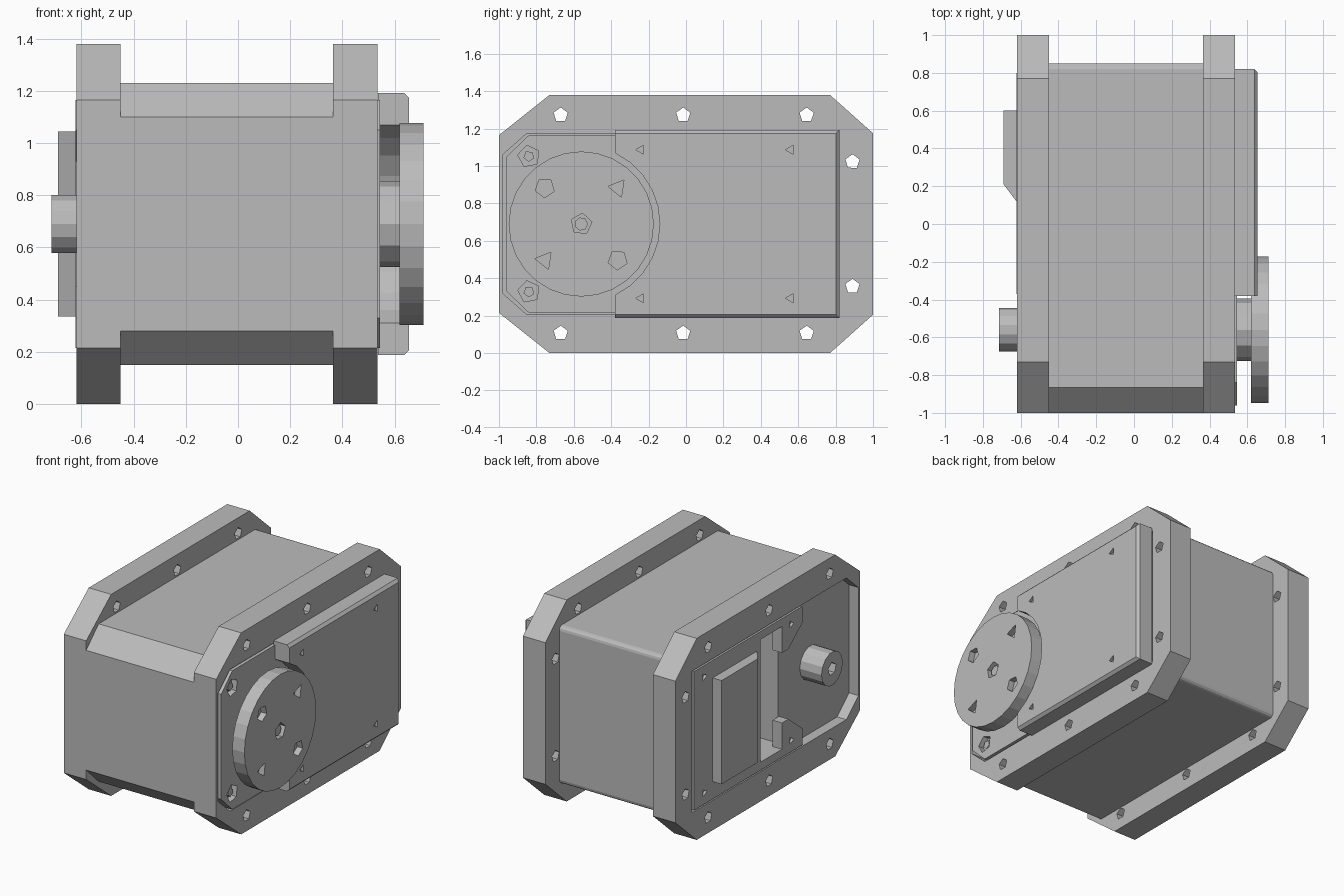
import bpy, bmesh, math

old = bpy.data.objects.get("Cube")
if old:
    bpy.data.objects.remove(old, do_unlink=True)

grey = bpy.data.materials.new("plain grey")
grey.use_nodes = True
COLOUR = (0.5, 0.5, 0.5, 1)
grey.diffuse_color = COLOUR
grey.node_tree.nodes["Principled BSDF"].inputs["Base Color"].default_value = COLOUR

MID = 0.69                     # height of the shaft and symmetry line
SHAFT_Y = -0.56


def ngon(y, z, r, n=5, turn=0.0):
    return [(y + r * math.cos(turn + i * math.tau / n),
             z + r * math.sin(turn + i * math.tau / n)) for i in range(n)]


def mirrored(half):
    """Close an upper half outline with its reflection below MID."""
    return half + [(y, 2 * MID - z) for y, z in reversed(half)]


def prisms(name, outlines, x0, x1):
    """Extrude (y, z) outlines along x into one object."""
    bm = bmesh.new()
    for pts in outlines:
        a = [bm.verts.new((x0, y, z)) for y, z in pts]
        b = [bm.verts.new((x1, y, z)) for y, z in pts]
        bm.faces.new(a)
        bm.faces.new(b[::-1])
        for i in range(len(pts)):
            j = (i + 1) % len(pts)
            bm.faces.new((a[i], b[i], b[j], a[j]))
    bmesh.ops.recalc_face_normals(bm, faces=bm.faces)
    mesh = bpy.data.meshes.new(name)
    bm.to_mesh(mesh)
    bm.free()
    mesh.materials.append(grey)
    ob = bpy.data.objects.new(name, mesh)
    bpy.context.collection.objects.link(ob)
    return ob


def apply(ob, mod):
    with bpy.context.temp_override(object=ob, active_object=ob):
        bpy.ops.object.modifier_apply(modifier=mod.name)


def cut(ob, outlines, x0, x1):
    tool = prisms("cutter", outlines, x0, x1)
    tool.hide_render = True
    mod = ob.modifiers.new("cut", "BOOLEAN")
    mod.operation, mod.solver, mod.object = "DIFFERENCE", "EXACT", tool
    apply(ob, mod)
    bpy.data.objects.remove(tool, do_unlink=True)


def bevel(ob, width, test, segments=1):
    """Bevel only the edges whose midpoint passes the test."""
    bm = bmesh.new()
    bm.from_mesh(ob.data)
    chosen = [e for e in bm.edges if test((e.verts[0].co + e.verts[1].co) / 2)]
    bmesh.ops.bevel(bm, geom=chosen, offset=width, segments=segments,
                    profile=0.5, affect="EDGES")
    bm.to_mesh(ob.data)
    bm.free()


# Outlines shared by several parts
flange_outline = mirrored([(-1, 1.165), (-0.73, 1.38), (0.77, 1.38), (1, 1.175)])
recess_outline = mirrored([(-0.98, 1.06), (-0.85, 1.175), (0.82, 1.175)])
plate_outline = mirrored([(-0.96, 1.05), (-0.84, 1.165), (0.8, 1.165)])
trench = mirrored([(-0.21, 1.11), (0.08, 1.11)])
bolt_holes = [ngon(y, MID + s * 0.583, 0.04, 5, 0.3)
              for y in (-0.67, -0.015, 0.645) for s in (-1, 1)]
bolt_holes += [ngon(0.89, MID + s * 0.333, 0.04, 5, 0.3) for s in (-1, 1)]


def cover_screws(ys):
    return [ngon(y, MID + s * 0.397, 0.028, 3, math.pi)
            for y in ys for s in (-1, 1)]


# Central housing between the flanges
body = prisms("housing", [mirrored([(-1, 1.1), (-0.865, 1.23), (0.85, 1.23)])],
              -0.45, 0.365)
bevel(body, 0.03, lambda c: c.y > 0.8 and abs(c.x + 0.0425) < 0.1
      and abs(c.z - MID) > 0.4, 3)
cut(body, [trench], -0.5, -0.38)

# Flanges with bolt holes and a recess in the outer face
right_flange = prisms("right_flange", [flange_outline], -0.62, -0.45)
cut(right_flange, bolt_holes, -0.7, -0.4)
cut(right_flange, [recess_outline], -0.7, -0.55)
cut(right_flange, [trench], -0.6, -0.4)
left_flange = prisms("left_flange", [flange_outline], 0.365, 0.535)
cut(left_flange, bolt_holes, 0.3, 0.6)
cut(left_flange, [recess_outline], 0.44, 0.6)

# Left side: end plate with two screws
plate = prisms("end_plate", [plate_outline], 0.44, 0.545)
cut(plate, [ngon(-0.84, MID + s * 0.362, 0.06, 5, 0.5) for s in (-1, 1)], 0.505, 0.6)
prisms("plate_screws", [ngon(-0.84, MID + s * 0.362, 0.03, 5, 0.9) for s in (-1, 1)],
       0.5, 0.53)

# Left side: raised cover with an arc cleared for the disc
arc = [(SHAFT_Y + 0.42 * math.cos(t), MID + 0.42 * math.sin(t))
       for t in (math.radians(64.6 * k / 5) for k in range(1, 6))]
half = arc + [(-0.38, 1.192), (0.82, 1.192)]
cover = prisms("raised_cover",
               [half + [(y, 2 * MID - z) for y, z in reversed(half)]
                + [(SHAFT_Y + 0.42, MID)]], 0.536, 0.655)
bevel(cover, 0.018, lambda c: c.x > 0.65 and (c.y > 0.8 or abs(c.z - MID) > 0.49))
cut(cover, cover_screws((-0.24, 0.56)), 0.635, 0.7)

# Output disc, its hub and screw pockets
prisms("hub", [ngon(SHAFT_Y, MID, 0.165, 12)], 0.54, 0.625)
disc = prisms("output_disc", [ngon(SHAFT_Y, MID, 0.388, 28)], 0.62, 0.712)
pockets = [ngon(SHAFT_Y, MID, 0.058, 5, 0.2)]
for sy in (-1, 1):
    for sz in (-1, 1):
        pockets.append(ngon(SHAFT_Y + sy * 0.195, MID + sz * 0.193, 0.053,
                            3 if sy == sz else 5, 0.9))
cut(disc, pockets, 0.67, 0.8)
prisms("disc_screw", [ngon(SHAFT_Y, MID, 0.036, 7)], 0.66, 0.695)

# Right side: flush cover with a notch over the trench
flush = prisms("flush_cover", [mirrored([
    (0.08, 1.11), (-0.15, 1.11), (-0.15, 0.93), (-0.22, 0.93), (-0.37, 1.05),
    (-0.37, 1.165), (0.8, 1.165)])], -0.622, -0.55)
cut(flush, cover_screws((-0.25, 0.69)), -0.7, -0.605)

# Right side: connector block with one sloped end
block = prisms("connector_block", [mirrored([(0.09, 1.045), (0.6, 1.045)])],
               -0.69, -0.6)
for v in block.data.vertices:
    if v.co.x < -0.65 and v.co.y < 0.3:
        v.co.y = 0.21

# Right side: idler boss with a blind hole
boss = prisms("idler_boss", [ngon(SHAFT_Y, MID, 0.115, 14)], -0.715, -0.54)
cut(boss, [ngon(SHAFT_Y, MID, 0.045, 5, 0.3)], -0.8, -0.62)
